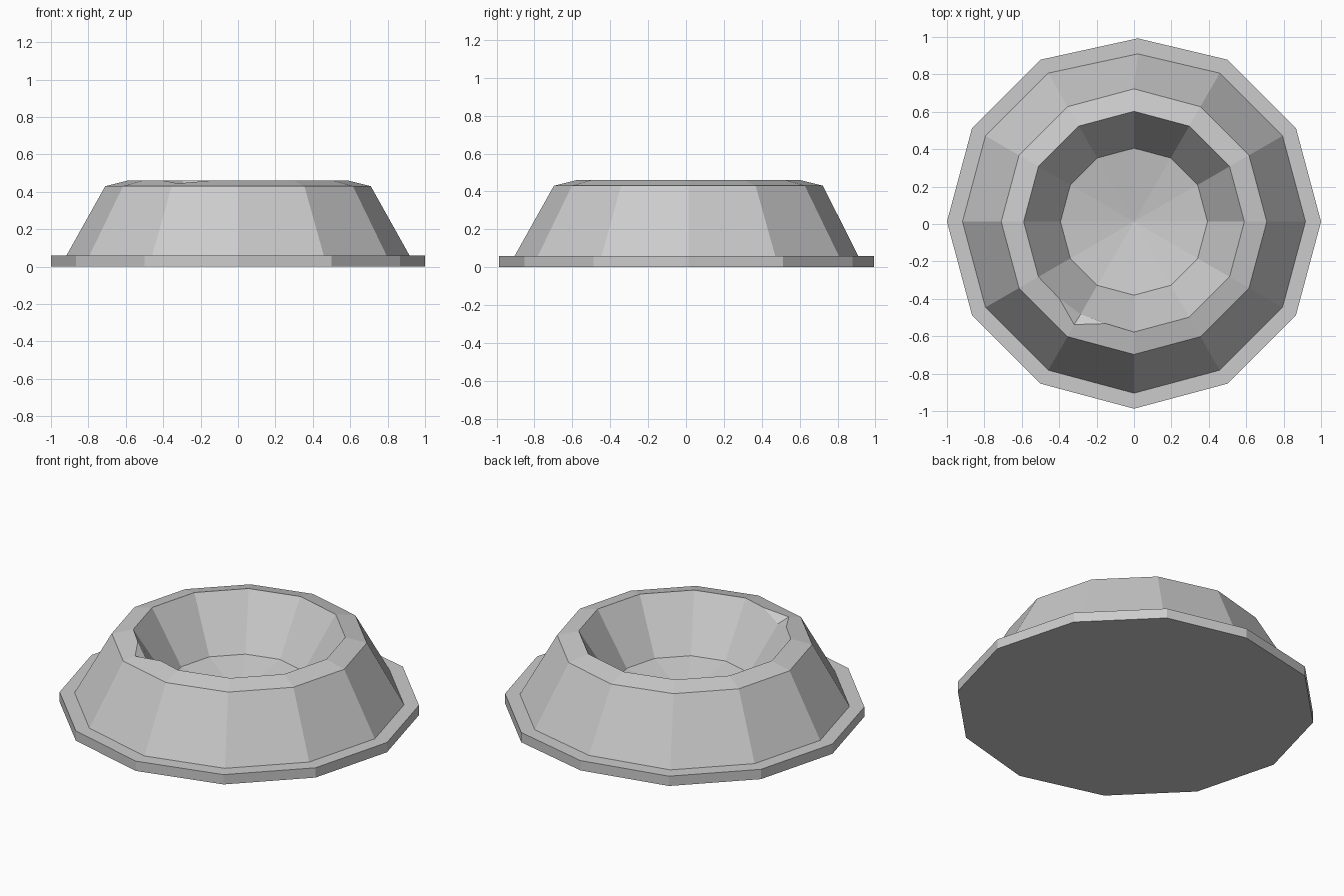
import bpy, bmesh
from math import cos, sin, tau
from mathutils import Vector

if "Cube" in bpy.data.objects:
    bpy.data.objects.remove(bpy.data.objects["Cube"], do_unlink=True)

SIDES = 12
NOTCH = 8                      # rim corner holding the rest notch
OFFSET = Vector((0, 0.0125, 0))
# radius and height of each ring, from the foot up and over into the bowl
PROFILE = [(1, 0), (1, 0.06), (0.917, 0.06), (0.71, 0.43), (0.59, 0.46), (0.393, 0.15)]

stone = bpy.data.materials.new("warm grey stone")
stone.use_nodes = True
colour = (0.6, 0.6, 0.6, 1)
stone.diffuse_color = colour
stone.node_tree.nodes["Principled BSDF"].inputs["Base Color"].default_value = colour

bm = bmesh.new()


def vert(x, y, z):
    return bm.verts.new(Vector((x, y, z)) + OFFSET)


rings = []
for r, z in PROFILE:
    rings.append([vert(r * cos(tau * i / SIDES), r * sin(tau * i / SIDES), z)
                  for i in range(SIDES)])

# slightly worn back corner of the foot
for ring in rings[:3]:
    ring[3].co += Vector((0.02, -0.02, 0))

# walls between rings, leaving the notch area open
for level in range(len(rings) - 1):
    for i in range(SIDES):
        if level >= 3 and i in (NOTCH - 1, NOTCH):
            continue
        j = (i + 1) % SIDES
        low, high = rings[level], rings[level + 1]
        bm.faces.new((low[i], low[j], high[j], high[i]))

# underside and shallow cone floor of the bowl
bm.faces.new(rings[0][::-1])
centre = vert(0, 0, 0.08)
for i in range(SIDES):
    bm.faces.new((rings[5][i], rings[5][(i + 1) % SIDES], centre))

# notch: corner pushed down, with a small ledge cut into the rim
outer, rim, floor = rings[3], rings[4], rings[5]
before, after = NOTCH - 1, NOTCH + 1
side_a = vert(-0.40, -0.41, 0.46)
side_b = vert(-0.15, -0.545, 0.46)
ledge = vert(-0.32, -0.55, 0.445)
dip = rim[NOTCH]
dip.co = Vector((-0.285, -0.495, 0.415)) + OFFSET
for face in (
    (outer[before], outer[NOTCH], ledge, side_a, rim[before]),
    (outer[NOTCH], outer[after], rim[after], side_b, ledge),
    (side_a, ledge, dip),
    (ledge, side_b, dip),
    (rim[before], side_a, dip, floor[NOTCH], floor[before]),
    (side_b, rim[after], floor[after], floor[NOTCH], dip),
):
    bm.faces.new(face)

bmesh.ops.recalc_face_normals(bm, faces=bm.faces)
mesh = bpy.data.meshes.new("round_bowl")
bm.to_mesh(mesh)
bm.free()
mesh.materials.append(stone)
bowl = bpy.data.objects.new("round_bowl", mesh)
bpy.context.collection.objects.link(bowl)
